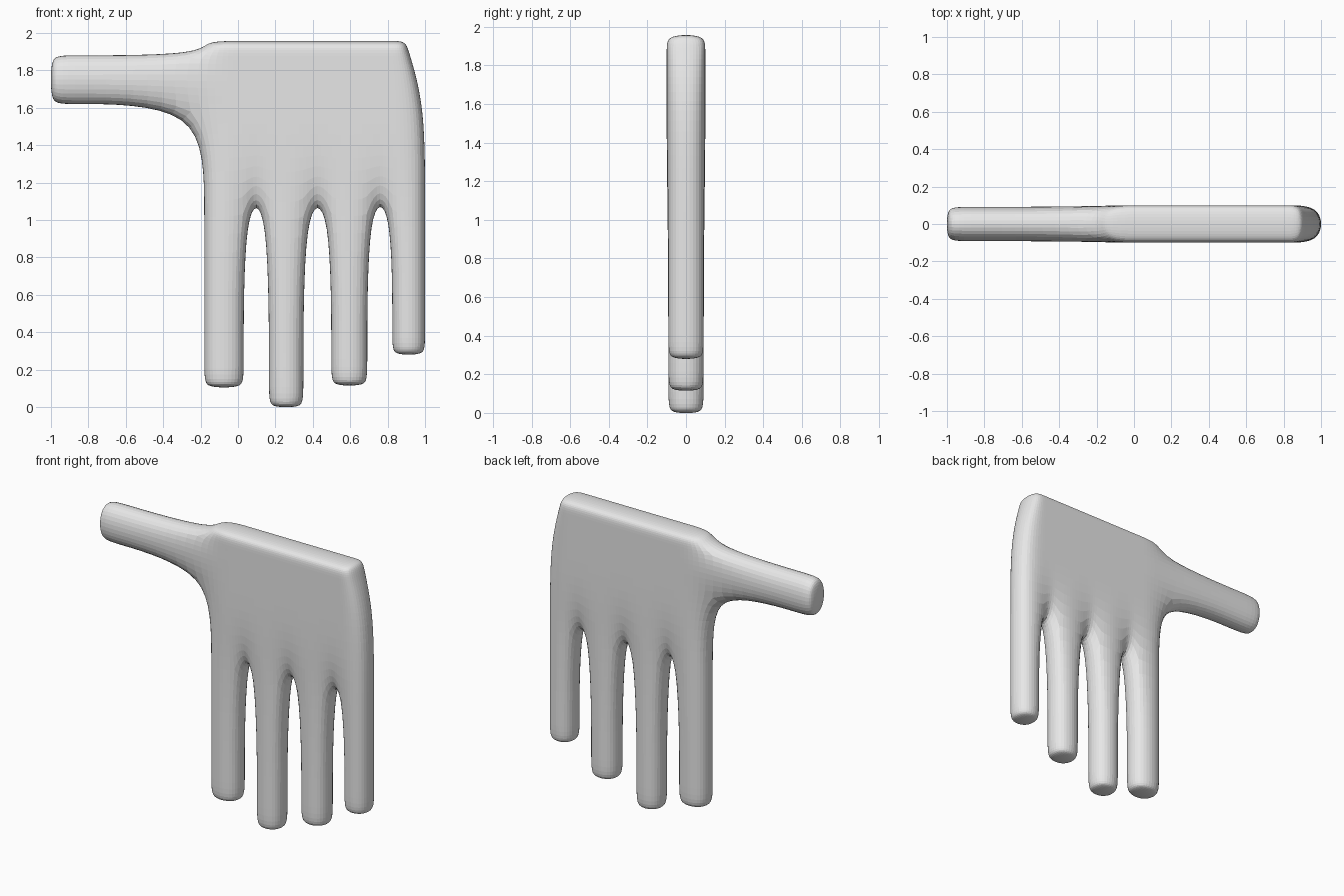
import bpy
import bmesh
from mathutils import Vector

if "Cube" in bpy.data.objects:
    bpy.data.objects.remove(bpy.data.objects["Cube"])

HALF = 0.1                                                  # half thickness
XS = [-0.19, 0.04, 0.157, 0.358, 0.49, 0.70, 0.817, 1.008]  # finger and gap edges
ZS = [1.08, 1.608, 1.892, 1.96]                             # palm rows
OUTER = [1.008, 1.008, 0.92, 0.90]                          # outer edge slants in at the top
TIPS = {0: 0.10, 2: -0.006, 4: 0.11, 6: 0.275}              # palm column -> fingertip height

skin = bpy.data.materials.new("light_grey")
skin.diffuse_color = (0.8, 0.8, 0.8, 1)
skin.use_nodes = True
skin.node_tree.nodes["Principled BSDF"].inputs["Base Color"].default_value = skin.diffuse_color

bm = bmesh.new()

# Palm: a closed one-layer grid, front (0) and back (1)
nx, nz = len(XS), len(ZS)
v = {}
for i in range(nx):
    for k in range(nz):
        x = OUTER[k] if i == nx - 1 else XS[i]
        for s, y in enumerate((-HALF, HALF)):
            v[i, k, s] = bm.verts.new((x, y, ZS[k]))


def quad(*keys):
    return bm.faces.new([v[key] for key in keys])


bottoms, left_side = [], []
for i in range(nx - 1):
    for k in range(nz - 1):
        quad((i, k, 0), (i + 1, k, 0), (i + 1, k + 1, 0), (i, k + 1, 0))
        quad((i, k, 1), (i, k + 1, 1), (i + 1, k + 1, 1), (i + 1, k, 1))
    bottoms.append(quad((i, 0, 0), (i, 0, 1), (i + 1, 0, 1), (i + 1, 0, 0)))
    quad((i, nz - 1, 0), (i + 1, nz - 1, 0), (i + 1, nz - 1, 1), (i, nz - 1, 1))
for k in range(nz - 1):
    left_side.append(quad((0, k, 0), (0, k + 1, 0), (0, k + 1, 1), (0, k, 1)))
    quad((nx - 1, k, 0), (nx - 1, k, 1), (nx - 1, k + 1, 1), (nx - 1, k + 1, 0))


def extrude_to(face, axis, values):
    """Extrude a face in steps, placing it at each value along an axis."""
    for value in values:
        face = bmesh.ops.extrude_discrete_faces(bm, faces=[face])["faces"][0]
        for vert in face.verts:
            vert.co[axis] = value


# Fingers, each with a tight loop near the tip
for column, tip in TIPS.items():
    extrude_to(bottoms[column], 2, (tip + 0.06, tip))

# Thumb, straight out of the middle row of the left side
extrude_to(left_side[1], 0, (-0.94, -1.006))

bmesh.ops.recalc_face_normals(bm, faces=bm.faces)
mesh = bpy.data.meshes.new("hand")
bm.to_mesh(mesh)
bm.free()
mesh.materials.append(skin)
hand = bpy.data.objects.new("hand", mesh)
bpy.context.collection.objects.link(hand)

# Rounded surface
sub = hand.modifiers.new("rounding", "SUBSURF")
sub.levels = sub.render_levels = 3
